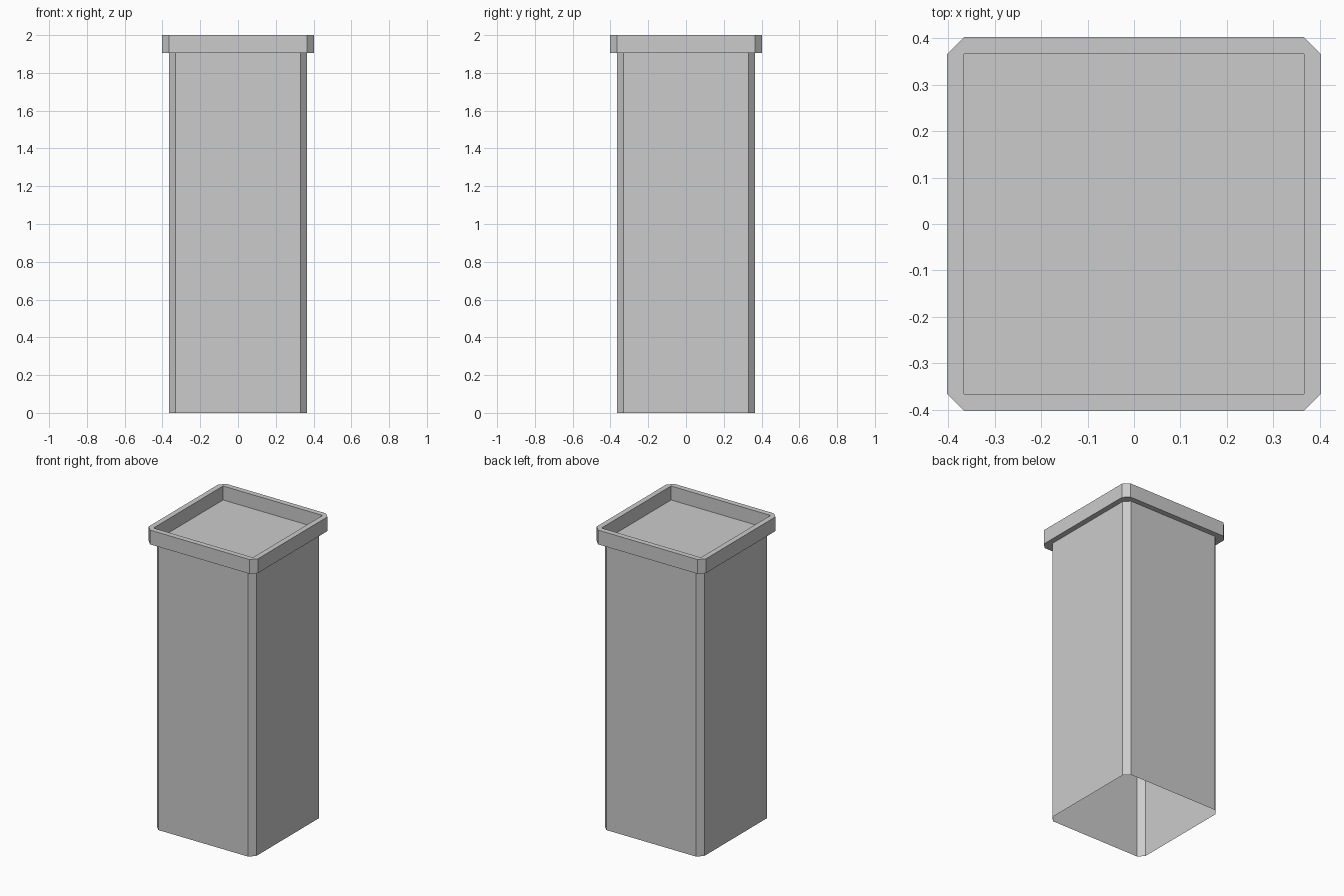
import bpy, bmesh

if "Cube" in bpy.data.objects:
    bpy.data.objects.remove(bpy.data.objects["Cube"])

COL, CAP, CHAMFER = 0.366, 0.402, 0.036
CAP_Z, TOP_Z, FLOOR_Z = 1.905, 2.0, 1.907


def ring(bm, half, cut, z):
    """Eight-point loop of a square with cut corners."""
    a, b = half, half - cut
    pts = [(b, -a), (a, -b), (a, b), (b, a), (-b, a), (-a, b), (-a, -b), (-b, -a)]
    return [bm.verts.new((x, y, z)) for x, y in pts]


def square(bm, half, z):
    return [bm.verts.new((x * half, y * half, z))
            for x, y in ((1, -1), (1, 1), (-1, 1), (-1, -1))]


def bridge(bm, low, high):
    n = len(low)
    for i in range(n):
        j = (i + 1) % n
        bm.faces.new((low[i], low[j], high[j], high[i]))


def finish(bm, name):
    mesh = bpy.data.meshes.new(name)
    bm.to_mesh(mesh)
    bm.free()
    bpy.context.collection.objects.link(bpy.data.objects.new(name, mesh))


# Column: thin shell, open at the bottom
bm = bmesh.new()
bridge(bm, ring(bm, COL, CHAMFER, 0), ring(bm, COL, CHAMFER, CAP_Z))
finish(bm, "column")

# Cap: underside ledge, outer band, flat rim and square recess
bm = bmesh.new()
ledge = ring(bm, COL, CHAMFER, CAP_Z)
low = ring(bm, CAP, CHAMFER, CAP_Z)
high = ring(bm, CAP, CHAMFER, TOP_Z)
lip = square(bm, COL, TOP_Z)
floor = square(bm, COL, FLOOR_Z)
bridge(bm, ledge, low)
bridge(bm, low, high)
for i in range(4):
    j = (i + 1) % 4
    a, b, c = high[2 * i], high[2 * i + 1], high[(2 * i + 2) % 8]
    bm.faces.new((a, b, lip[i]))
    bm.faces.new((b, c, lip[j], lip[i]))
bridge(bm, lip, floor)
bm.faces.new(floor)
finish(bm, "cap")
